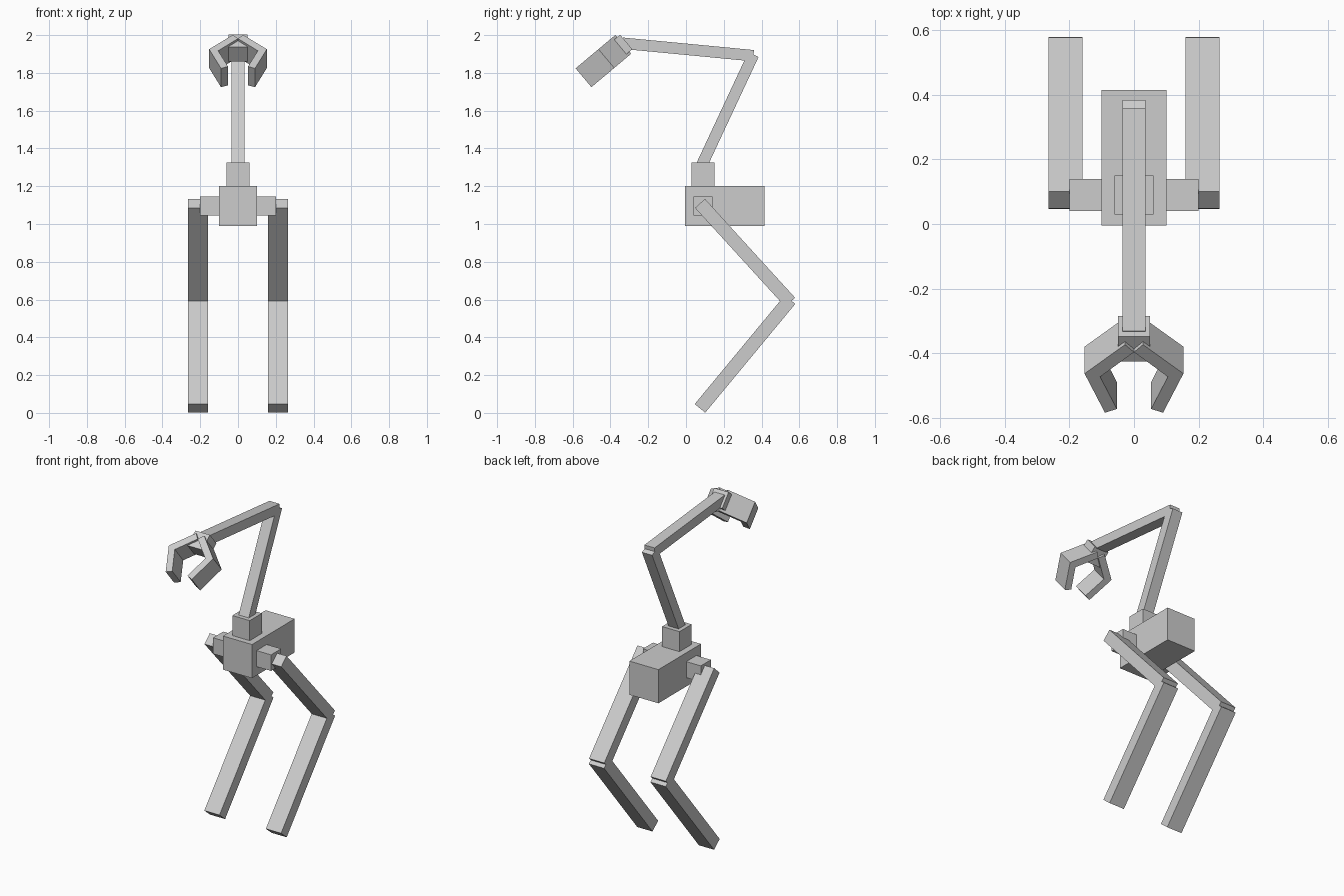
import bpy, bmesh, math
from mathutils import Vector, Matrix

cube = bpy.data.objects.get("Cube")
if cube:
    bpy.data.objects.remove(cube, do_unlink=True)

grey = bpy.data.materials.new("plain_grey")
grey.use_nodes = True
COLOUR = (0.604, 0.604, 0.604, 1.0)
grey.diffuse_color = COLOUR
grey.node_tree.nodes["Principled BSDF"].inputs["Base Color"].default_value = COLOUR


def add_part(name, bm, loc=(0, 0, 0), pitch=0.0, mirror=False):
    """Make an object from a bmesh, pitched about x, optionally mirrored in x."""
    bmesh.ops.recalc_face_normals(bm, faces=bm.faces)
    mesh = bpy.data.meshes.new(name)
    bm.to_mesh(mesh)
    bm.free()
    mesh.materials.append(grey)
    obj = bpy.data.objects.new(name, mesh)
    bpy.context.collection.objects.link(obj)
    obj.location = loc
    obj.rotation_euler.x = pitch
    if mirror:
        obj.modifiers.new("mirror", 'MIRROR').use_axis[0] = True
    return obj


def box_mesh(lo, hi):
    lo, hi = Vector(lo), Vector(hi)
    bm = bmesh.new()
    bmesh.ops.create_cube(bm, size=1, matrix=Matrix.Translation((lo + hi) / 2)
                          @ Matrix.Diagonal((*(hi - lo), 1)))
    return bm


def box(name, lo, hi, **kw):
    return add_part(name, box_mesh(lo, hi), **kw)


def beam(name, start, end, thick, x0, x1, mirror=False):
    """Straight square-ended bar between two (y, z) points."""
    dy, dz = end[0] - start[0], end[1] - start[1]
    return box(name, (x0, 0, -thick / 2), (x1, math.hypot(dy, dz), thick / 2),
               loc=(0, *start), pitch=math.atan2(dz, dy), mirror=mirror)


# Body, hips and neck base
box("body", (-0.10, -0.005, 0.99), (0.10, 0.415, 1.20))
box("hips", (0.09, 0.04, 1.045), (0.20, 0.14, 1.145), mirror=True)
box("neck_base", (-0.06, 0.03, 1.19), (0.06, 0.15, 1.325))

# Legs, bent backwards at the knee
beam("upper_legs", (0.074, 1.109), (0.551, 0.586), 0.071, 0.16, 0.265, mirror=True)
beam("lower_legs", (0.074, 0.024), (0.551, 0.600), 0.072, 0.16, 0.265, mirror=True)

# Two-part neck
beam("lower_neck", (0.070, 1.283), (0.357, 1.897), 0.06, -0.035, 0.035)
beam("upper_neck", (0.357, 1.891), (-0.335, 1.957), 0.06, -0.035, 0.035)

# Head: wrist block with a pair of bent claws, tilted downwards
HEAD = dict(loc=(0, -0.332, 1.951), pitch=math.radians(40))
box("wrist", (-0.05, -0.08, -0.05), (0.05, 0.02, 0.05), **HEAD)

claw_outline = [(0.028, 0.0), (0.153, 0.117), (0.09, 0.275),
                (0.053, 0.260), (0.105, 0.130), (0.0, 0.030)]
bm = bmesh.new()
face = bm.faces.new([bm.verts.new((x, -f, -0.065)) for x, f in claw_outline])
ext = bmesh.ops.extrude_face_region(bm, geom=[face])
bmesh.ops.translate(bm, vec=(0, 0, 0.13),
                    verts=[g for g in ext["geom"] if isinstance(g, bmesh.types.BMVert)])
add_part("claws", bm, mirror=True, **HEAD)
